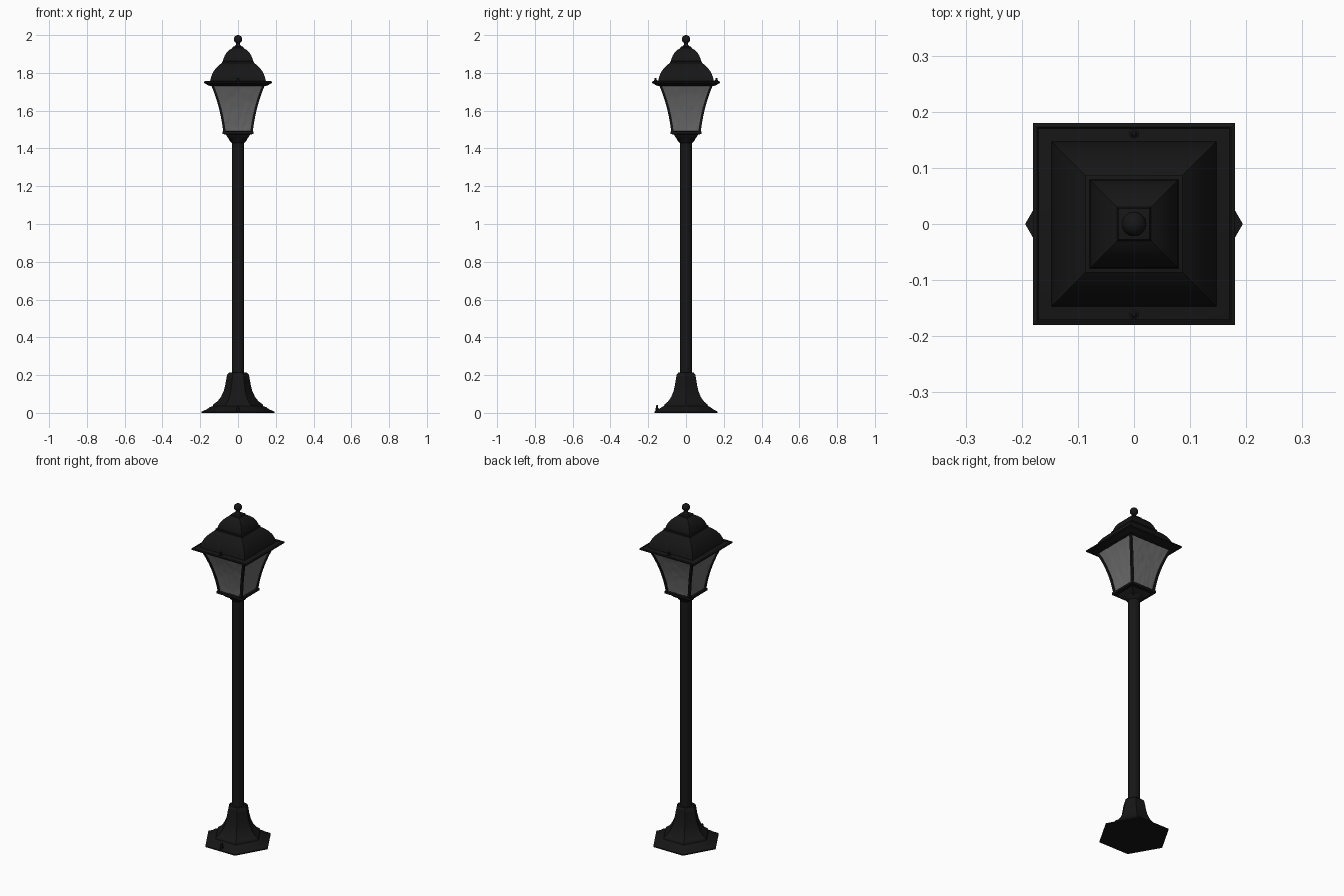
import bpy, bmesh, math, random

if "Cube" in bpy.data.objects:
    bpy.data.objects.remove(bpy.data.objects["Cube"])

random.seed(3)


def material(name, rgb):
    m = bpy.data.materials.new(name)
    m.diffuse_color = (*rgb, 1)
    m.use_nodes = True
    m.node_tree.nodes["Principled BSDF"].inputs["Base Color"].default_value = m.diffuse_color
    return m


BLACK = material("black_metal", (0.008, 0.008, 0.008))
GLASS = material("rippled_glass", (0.15, 0.15, 0.15))


def finish(bm, name, mat, angle=30):
    bmesh.ops.recalc_face_normals(bm, faces=bm.faces)
    mesh = bpy.data.meshes.new(name)
    bm.to_mesh(mesh)
    bm.free()
    ob = bpy.data.objects.new(name, mesh)
    bpy.context.collection.objects.link(ob)
    mesh.materials.append(mat)
    bpy.ops.object.select_all(action='DESELECT')
    ob.select_set(True)
    bpy.context.view_layer.objects.active = ob
    bpy.ops.object.shade_smooth_by_angle(angle=math.radians(angle))
    return ob


def loft(bm, rings):
    """Skin a list of equally long vertex rings and cap both ends."""
    vs = [[bm.verts.new(p) for p in r] for r in rings]
    n = len(vs[0])
    for a, b in zip(vs, vs[1:]):
        for i in range(n):
            j = (i + 1) % n
            bm.faces.new((a[i], a[j], b[j], b[i]))
    bm.faces.new(vs[0][::-1])
    bm.faces.new(vs[-1])


def turned(name, profile, sides, mat=BLACK, centre=(0, 0)):
    """Profile of (half width, z); squares use the flat half width, others the corner radius."""
    k, off = (math.sqrt(2), math.pi / 4) if sides == 4 else (1, 0)
    bm = bmesh.new()
    ang = [off + 2 * math.pi * i / sides for i in range(sides)]
    loft(bm, [[(centre[0] + r * k * math.cos(a), centre[1] + r * k * math.sin(a), z)
               for a in ang] for r, z in profile])
    return finish(bm, name, mat)


# hexagonal foot
turned("base", [(.194, 0), (.194, .006), (.165, .019), (.15, .03), (.134, .036), (.13, .046),
                (.11, .06), (.09, .085), (.076, .115), (.067, .15), (.061, .185),
                (.057, .203), (.047, .213), (.03, .213)], 6)

# round post
turned("post", [(.033, .2), (.033, 1.43)], 32)

# lantern cup, round neck into a square floor
turned("lantern_neck", [(.026, 1.422), (.036, 1.432), (.045, 1.442), (.05, 1.452)], 32)
turned("lantern_cup", [(.03, 1.44), (.048, 1.452), (.058, 1.463), (.064, 1.474), (.083, 1.476),
                       (.083, 1.489), (.07, 1.492)], 4)


# flared lantern body
def flare(t):
    return .078 + .03 * t + .037 * t ** 2.2


Z0, Z1, STEPS = 1.485, 1.742, 12
bm = bmesh.new()
for sx, sy in ((1, 1), (-1, 1), (-1, -1), (1, -1)):
    rings = []
    for i in range(STEPS + 1):
        t = i / STEPS
        o = flare(t)
        q = o - .013
        rings.append([(sx * a, sy * b, Z0 + (Z1 - Z0) * t)
                      for a, b in ((o, o), (q, o), (q, q), (o, q))])
    loft(bm, rings)
finish(bm, "corner_bars", BLACK)

# rippled glass panes
bm = bmesh.new()
COLS, ROWS = 20, 14
for side in range(4):
    c, s = (1, 0, -1, 0)[side], (0, 1, 0, -1)[side]
    grid = []
    for j in range(ROWS + 1):
        t = j / ROWS
        w, row = flare(t) - .008, []
        for i in range(COLS + 1):
            u = (2 * i / COLS - 1) * w
            d = -(flare(t) - .006) + random.uniform(-.0018, .0018)
            row.append(bm.verts.new((c * u - s * d, s * u + c * d, Z0 + (Z1 - Z0) * t)))
        grid.append(row)
    for j in range(ROWS):
        for i in range(COLS):
            bm.faces.new((grid[j][i], grid[j][i + 1], grid[j + 1][i + 1], grid[j + 1][i]))
finish(bm, "glass_panes", GLASS, 60)

# square eaves and two tier roof
turned("eaves", [(.147, 1.731), (.162, 1.736), (.172, 1.743), (.18, 1.746), (.18, 1.753),
                 (.173, 1.756), (.17, 1.752), (.14, 1.758)], 4)
turned("lower_roof", [(.148, 1.752), (.146, 1.765), (.141, 1.783), (.131, 1.805), (.117, 1.825),
                      (.101, 1.841), (.086, 1.852), (.086, 1.86), (.07, 1.864)], 4)
turned("upper_roof", [(.08, 1.858), (.078, 1.872), (.071, 1.89), (.06, 1.908), (.045, 1.922),
                      (.03, 1.931), (.028, 1.938), (.015, 1.942)], 4)

# finial with ball
ball = [(.022 * math.sin(a), 1.978 - .022 * math.cos(a))
        for a in [math.pi * (.16 + .83 * i / 12) for i in range(13)]]
turned("finial", [(.022, 1.935), (.018, 1.942), (.012, 1.948), (.01, 1.956)] + ball, 24)

# small cap nuts
for name, y, z in (("roof_nut_front", -.161, 1.75), ("roof_nut_back", .161, 1.75),
                   ("base_nut", -.153, .005)):
    h = .024 if z > 1 else .038
    turned(name, [(.009, z), (.009, z + h * .5), (.006, z + h * .55),
                  (.006, z + h * .85), (.003, z + h)], 12, centre=(0, y))
